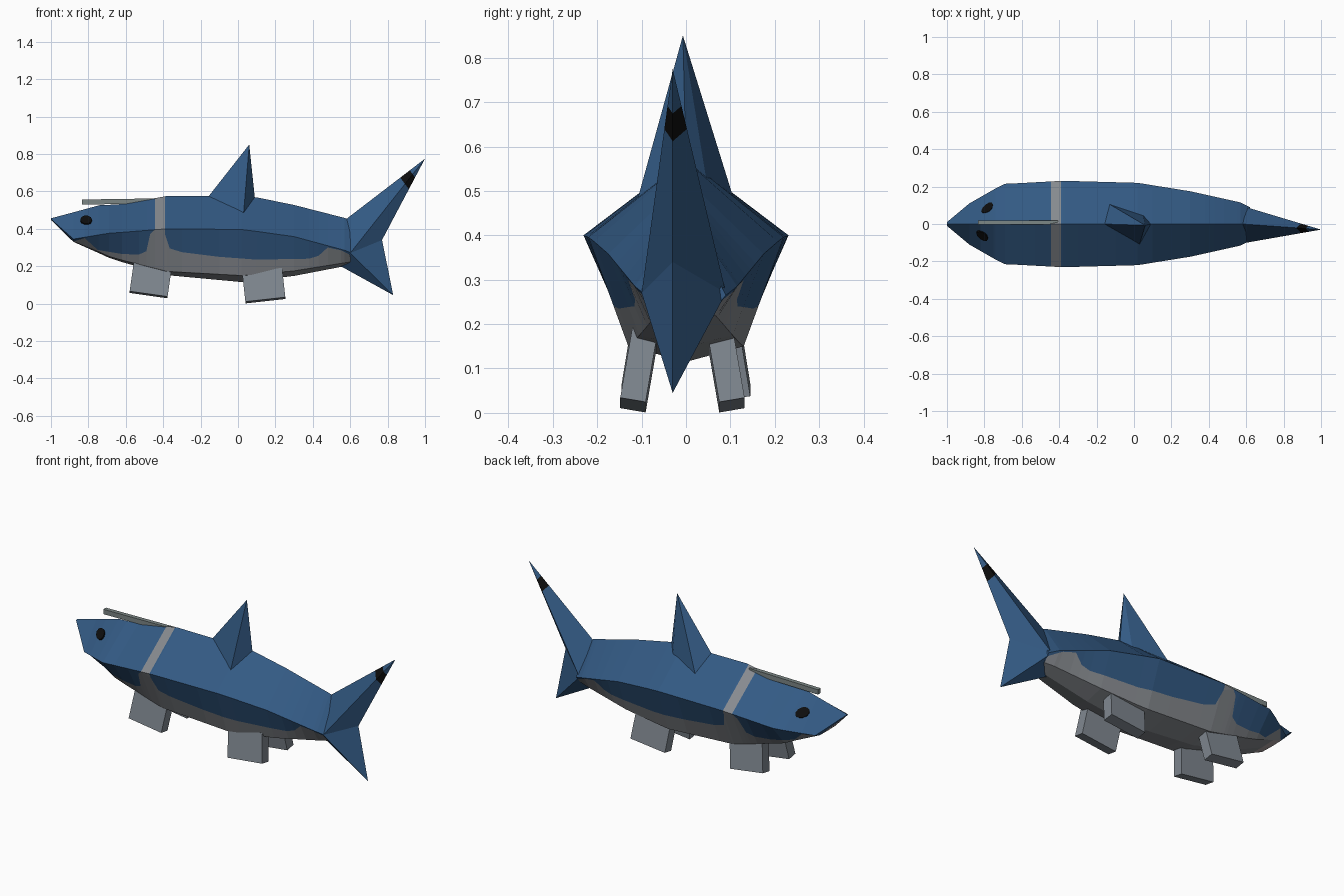
import bpy, bmesh, math
from mathutils import Matrix, Vector

if "Cube" in bpy.data.objects:
    bpy.data.objects.remove(bpy.data.objects["Cube"], do_unlink=True)


def material(name, rgb):
    m = bpy.data.materials.new(name)
    m.use_nodes = True
    m.diffuse_color = (*rgb, 1)
    b = m.node_tree.nodes["Principled BSDF"]
    b.inputs["Base Color"].default_value = (*rgb, 1)
    b.inputs["Roughness"].default_value = 0.8
    return m


BLUE = material("ocean blue", (0.033, 0.102, 0.230))
GREY = material("belly grey", (0.240, 0.255, 0.275))
FOOT = material("foot grey", (0.215, 0.245, 0.280))
ROD = material("rod grey green", (0.200, 0.240, 0.235))
BLACK = material("black", (0.004, 0.004, 0.004))
MOUTH = material("mouth pale pink", (0.42, 0.36, 0.36))


def finish(name, bm, *mats):
    bmesh.ops.recalc_face_normals(bm, faces=bm.faces[:])
    me = bpy.data.meshes.new(name)
    bm.to_mesh(me)
    bm.free()
    for m in mats:
        me.materials.append(m)
    ob = bpy.data.objects.new(name, me)
    bpy.context.collection.objects.link(ob)
    return ob


def lerp_row(rows, x):
    """Linear interpolation of a table whose first column is x."""
    for a, b in zip(rows, rows[1:]):
        if x <= b[0]:
            t = max(0.0, (x - a[0]) / (b[0] - a[0]))
            return [p + (q - p) * t for p, q in zip(a[1:], b[1:])]
    return list(rows[-1][1:])


# Body stations: x, half width, top z, side z, belly half width, belly z, keel z
BODY = [
    (-1.00, .010, .456, .452, .006, .448, .447),
    (-0.88, .110, .488, .345, .070, .332, .330),
    (-0.74, .190, .526, .368, .100, .275, .268),
    (-0.69, .215, .528, .376, .110, .252, .245),
    (-0.62, .218, .532, .381, .114, .232, .222),
    (-0.38, .231, .575, .400, .130, .172, .152),
    (0.02, .220, .573, .396, .130, .150, .115),
    (0.10, .207, .568, .386, .122, .156, .124),
    (0.30, .175, .527, .358, .105, .175, .148),
    (0.57, .115, .458, .285, .068, .218, .200),
    (0.62, .090, .440, .265, .055, .225, .212),
]

# Height of the edge between blue flank and grey belly
PAINT = [(-1.0, .2), (-.88, .2), (-.82, .35), (-.75, .287), (-.62, .265),
         (-.53, .262), (-.49, .28), (-.47, .37), (-.445, .42), (-.39, .37),
         (-.365, .295), (-.3, .275), (-.1, .250), (.1, .235), (.38, .240),
         (.43, .255), (.48, .300), (.55, .285), (.62, .25)]


def section(x):
    w, top, side, lw, low, keel = lerp_row(BODY, x)
    p = min(max(lerp_row(PAINT, x)[0], low), side)
    pw = lw + (w - lw) * (p - low) / (side - low)
    half = [(w, side), (pw, p), (lw, low)]
    ring = [(0, top)] + half + [(0, keel)] + [(-y, z) for y, z in reversed(half)]
    return [(x, y, z) for y, z in ring]


# Body: loft through the stations, coloured by ring position and x
xs = sorted({r[0] for r in BODY} | {r[0] for r in PAINT})
bm = bmesh.new()
rings = [[bm.verts.new(c) for c in section(x)] for x in xs]
for x0, x1, a, b in zip(xs, xs[1:], rings, rings[1:]):
    mid = (x0 + x1) / 2
    for i in range(8):
        j = (i + 1) % 8
        f = bm.faces.new((a[i], a[j], b[j], b[i]))
        row = min(i, 7 - i)            # 0 back, 1 flank, 2 lower flank, 3 belly
        grey = -.445 < mid < -.39 or (row >= 2 and mid > -.88)
        f.material_index = 1 if grey else 0
        if row == 3 and mid < -.8:
            f.material_index = 2
bm.faces.new(rings[0])
bm.faces.new(rings[-1])
bmesh.ops.remove_doubles(bm, verts=bm.verts[:], dist=0.0005)
finish("body", bm, BLUE, GREY, MOUTH)

# Tail fin: two lobes meeting a wide root, with a black band near the tip
bm = bmesh.new()
T, U, N, L, R = [bm.verts.new(c) for c in (
    (.58, 0, .453), (1.0, -.03, .775), (.77, -.03, .34), (.83, -.03, .045), (.54, -.01, .205))]
roots = [bm.verts.new((.60, s * .095 - .005, .27)) for s in (1, -1)]
for B in roots:
    for p, q in ((T, U), (U, N), (N, L), (L, R)):
        bm.faces.new((B, p, q))
bm.faces.new((T, roots[0], R, roots[1]))
axis = Vector((.8, 0, .6))
for d in (1.098, 1.162):
    bmesh.ops.bisect_plane(bm, geom=bm.verts[:] + bm.edges[:] + bm.faces[:],
                           plane_co=axis * d, plane_no=axis)
for f in bm.faces:
    f.material_index = int(1.098 < f.calc_center_median().dot(axis) < 1.162)
finish("tail_fin", bm, BLUE, BLACK)

# Dorsal fin: slightly twisted pyramid
bm = bmesh.new()
tip = bm.verts.new((.06, -.007, .85))
base = [bm.verts.new(c) for c in (
    (-.16, .0, .57), (.03, -.108, .485), (.09, .0, .565), (.05, .045, .53), (-.13, .105, .49))]
for i in range(5):
    bm.faces.new((tip, base[i], base[(i + 1) % 5]))
bm.faces.new(base)
finish("dorsal_fin", bm, BLUE)


def box(name, centre, size, rot, mat):
    bm = bmesh.new()
    m = (Matrix.Translation(centre) @ Matrix.Rotation(rot[1], 4, 'Y')
         @ Matrix.Rotation(rot[0], 4, 'X') @ Matrix.Diagonal((*size, 1)))
    bmesh.ops.create_cube(bm, size=1, matrix=m)
    return finish(name, bm, mat)


# Four block feet, leaning outwards
for s, side in ((1, "left"), (-1, "right")):
    sy = "back" if s > 0 else "front"
    box(f"head_end_foot_{sy}", (-.467, s * .103, .128), (.205, .058, .165), (s * .16, .14), FOOT)
    box(f"tail_end_foot_{sy}", (.138, s * .098 - .008, .096), (.215, .058, .16), (s * .17, -.11), FOOT)

# Rod lying above the head
box("head_rod", (-.62, .008, .546), (.43, .024, .027), (0, -.015), ROD)


# Eyes: thin oval plates following the head surface
def eye(name, s, cx, cz):
    bm = bmesh.new()
    loops = []
    for off in (-.01, .006):
        loop = []
        for k in range(10):
            a = math.tau * k / 10
            x, z = cx + .031 * math.cos(a), cz + .022 * math.sin(a)
            w, top, side = lerp_row(BODY, x)[:3]
            y = w * (top - z) / (top - side)
            loop.append(bm.verts.new((x, s * (y + off * .7), z + off * .7)))
        loops.append(loop)
    for k in range(10):
        j = (k + 1) % 10
        bm.faces.new((loops[0][k], loops[0][j], loops[1][j], loops[1][k]))
    for loop in loops:
        bm.faces.new(loop)
    finish(name, bm, BLACK)


eye("eye_front", -1, -.812, .445)
eye("eye_back", 1, -.785, .437)
